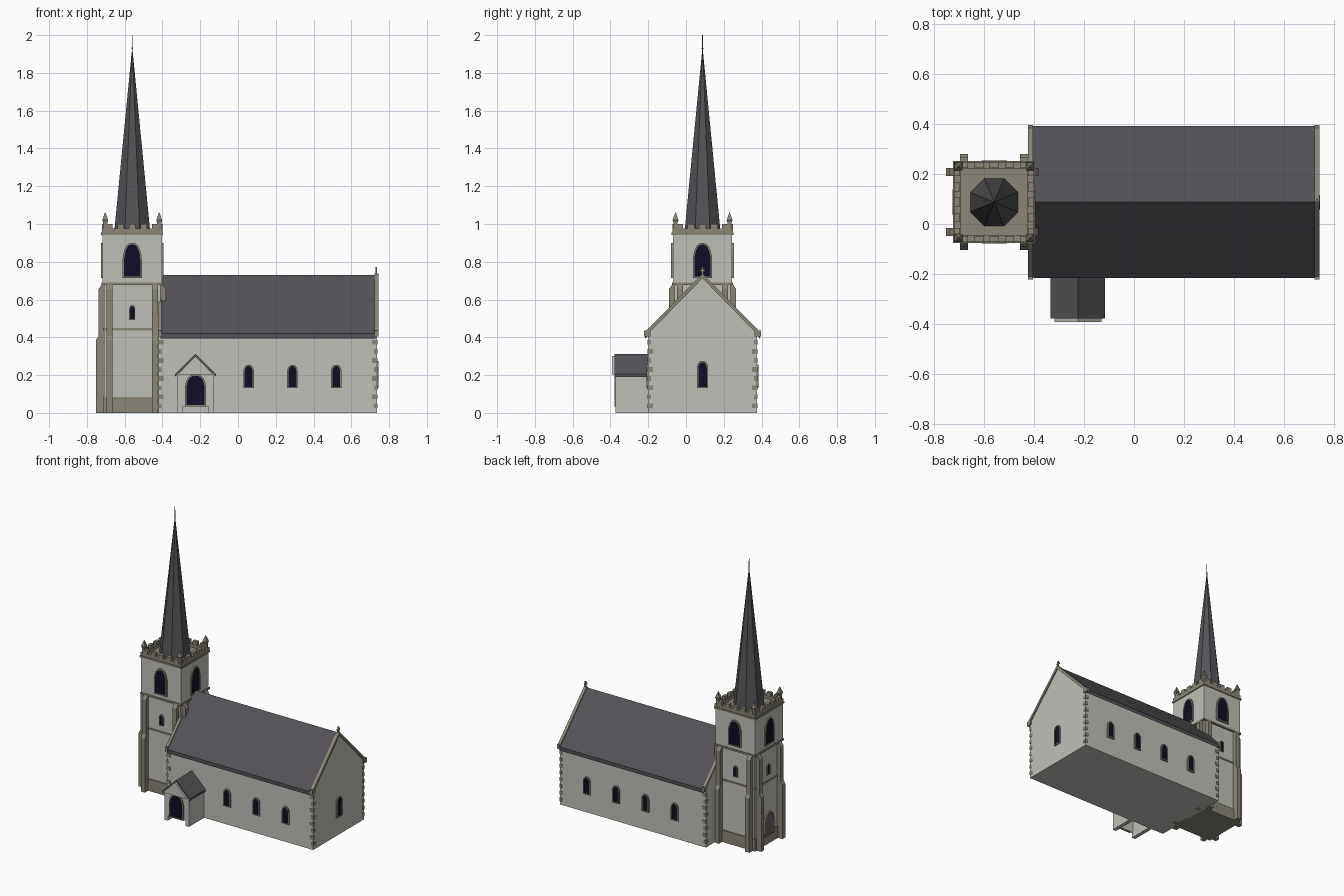
import bpy, bmesh, math
from mathutils import Matrix, Vector

if "Cube" in bpy.data.objects:
    bpy.data.objects.remove(bpy.data.objects["Cube"])


def material(name, r, g, b):
    m = bpy.data.materials.new(name)
    m.use_nodes = True
    m.diffuse_color = (r, g, b, 1)
    bsdf = next(n for n in m.node_tree.nodes if n.type == 'BSDF_PRINCIPLED')
    bsdf.inputs["Base Color"].default_value = (r, g, b, 1)
    return m


WALL = material("pale render", .53, .53, .49)
STONE = material("tan stone", .26, .24, .185)
SLATE = material("dark slate", .088, .085, .095)
GLASS = material("dark blue glass", .005, .004, .018)
DOOR = material("grey door", .12, .12, .11)

MID = .0875                      # ridge line of the nave, also the tower's y
TX = -.56                        # tower's x
TOWER = Matrix.Translation((TX, MID, 0))


def turn(degrees):
    return Matrix.Rotation(math.radians(degrees), 4, 'Z')


def finish(name, bm, mat):
    bmesh.ops.recalc_face_normals(bm, faces=bm.faces)
    mesh = bpy.data.meshes.new(name)
    bm.to_mesh(mesh)
    bm.free()
    mesh.materials.append(mat)
    ob = bpy.data.objects.new(name, mesh)
    bpy.context.collection.objects.link(ob)
    return ob


def add_box(bm, x, y, z, m=Matrix()):
    """Box from (min, max) ranges."""
    c = [(a + b) / 2 for a, b in (x, y, z)]
    s = [b - a for a, b in (x, y, z)]
    bmesh.ops.create_cube(bm, size=1, matrix=m @ Matrix.Translation(c) @ Matrix.Diagonal((*s, 1)))


def box(name, mat, x, y, z):
    bm = bmesh.new()
    add_box(bm, x, y, z)
    return finish(name, bm, mat)


def add_prism(bm, pts, lo, hi, place, m=Matrix()):
    """Extrude a 2D outline; place maps (u, v, depth) to a position."""
    a = [bm.verts.new(m @ Vector(place(u, v, lo))) for u, v in pts]
    b = [bm.verts.new(m @ Vector(place(u, v, hi))) for u, v in pts]
    bm.faces.new(a)
    bm.faces.new(b[::-1])
    for i in range(len(a)):
        j = (i + 1) % len(a)
        bm.faces.new((a[i], a[j], b[j], b[i]))


def along_x(u, v, d):
    return (d, u, v)


def along_y(u, v, d):
    return (u, d, v)


def prism(name, mat, pts, lo, hi, place):
    bm = bmesh.new()
    add_prism(bm, pts, lo, hi, place)
    return finish(name, bm, mat)


def chevron(c, half, eave, ridge, t):
    return [(c - half, eave), (c, ridge), (c + half, eave),
            (c + half, eave - t), (c, ridge - t), (c - half, eave - t)]


def arch(w, h, rise, grow=0):
    """Pointed arch outline standing on v = 0."""
    r, s = w / 2 + grow, h - rise
    side = [(r * math.cos(t) ** .8, s + (rise + grow) * math.sin(t) ** 1.1)
            for t in (0, .35, .7, 1.05, 1.3)]
    return ([(-r, -grow), (r, -grow)] + side + [(0, h + grow)]
            + [(-u, v) for u, v in reversed(side)])


def opening(name, m, w, h, rise, trim=.007, mat=GLASS):
    """Arched panel with a raised stone surround; local -y points outward."""
    bm = bmesh.new()
    add_prism(bm, arch(w, h, rise), -.006, .004, along_y, m)
    finish(name, bm, mat)
    bm = bmesh.new()
    loops = [[bm.verts.new(m @ Vector((u, d, v))) for u, v in arch(w, h, rise, g)]
             for g, d in ((0, .003), (0, -.009), (trim, -.009), (trim, .003))]
    n = len(loops[0])
    for p, q in zip(loops, loops[1:]):
        for i in range(n):
            j = (i + 1) % n
            bm.faces.new((p[i], p[j], q[j], q[i]))
    finish(name + "_surround", bm, STONE)


# Nave body, roof, gable copings and kneelers
X0, X1, Y0, Y1 = -.42, .735, -.20, .375
prism("nave_walls", WALL, [(Y0, 0), (Y1, 0), (Y1, .42), (MID, .712), (Y0, .42)], X0, X1, along_x)
prism("nave_roof", SLATE, chevron(MID, .304, .42, .73, .026), -.41, .728, along_x)
for label, a, b in (("west", -.424, -.404), ("east", .722, .743)):
    prism(label + "_coping", STONE, chevron(MID, .303, .43, .738, .026), a, b, along_x)
    for side, y in (("front", MID - .292), ("back", MID + .292)):
        box(f"{label}_{side}_kneeler", STONE, (a, b), (y - .017, y + .017), (.405, .436))

# Gable cross
bm = bmesh.new()
add_box(bm, (.729, .737), (MID - .005, MID + .005), (.72, .772))
add_box(bm, (.729, .737), (MID - .014, MID + .014), (.748, .758))
finish("gable_cross", bm, STONE)

# Quoins, long and short by turns
bm = bmesh.new()
for cx, sx in ((X0, 1), (X1, -1)):
    for cy, sy in ((Y0, 1), (Y1, -1)):
        for i in range(8):
            lx, ly = (.026, .016) if i % 2 else (.016, .026)
            add_box(bm, sorted((cx - sx * .003, cx + sx * lx)),
                    sorted((cy - sy * .003, cy + sy * ly)), (.025 + i * .048, .05 + i * .048))
finish("nave_quoins", bm, STONE)

# Nave windows
for i in range(4):
    x = .52 - i * .232
    opening(f"back_window_{i + 1}", Matrix.Translation((x, Y1, .138)) @ turn(180), .042, .11, .03)
    if i < 3:
        opening(f"front_window_{i + 1}", Matrix.Translation((x, Y0, .138)), .042, .11, .03)
opening("east_window", Matrix.Translation((X1, MID, .138)) @ turn(90), .045, .13, .03)

# Porch with side walls, front panel, gable and roof
PX = -.225
for side, s in (("left", 1), ("right", -1)):
    box(f"porch_{side}_wall", WALL, sorted((PX + s * .07, PX + s * .097)), (-.372, Y0), (0, .212))
panel = [(-.075, .035), (.075, .035), (.075, .215), (-.075, .215)]
prism("porch_front", WALL, [(PX + u, v) for u, v in panel], -.37, -.362, along_y)
prism("porch_gable", WALL, [(PX - .094, .204), (PX + .094, .204), (PX, .3)], -.393, -.36, along_y)
prism("porch_roof", SLATE, chevron(PX, .109, .205, .312, .014), -.379, Y0, along_y)
opening("porch_door", Matrix.Translation((PX, -.37, .042)), .095, .155, .06, .008)

# Tower stages and bands
for name, mat, h, lo, hi in (("tower_plinth", STONE, .156, 0, .085),
                             ("tower_lower_stage", WALL, .149, .08, .69),
                             ("tower_lower_band", STONE, .154, .437, .449),
                             ("tower_upper_band", STONE, .162, .677, .69),
                             ("tower_belfry", WALL, .157, .69, .945),
                             ("tower_cornice", STONE, .164, .942, .954)):
    box(name, mat, (TX - h, TX + h), (MID - h, MID + h), (lo, hi))

# Stepped buttresses, parapet with merlons, pinnacles
step = [(-.14, 0), (-.192, 0), (-.192, .385), (-.178, .408),
        (-.178, .655), (-.155, .688), (-.14, .688)]
butt, para, pins = bmesh.new(), bmesh.new(), bmesh.new()
for k in range(4):
    m = TOWER @ turn(90 * k)
    for o in (-.12, .12):
        add_prism(butt, step, o - .016, o + .016, along_x, m)
    add_box(para, (-.16, .134), (-.16, -.134), (.95, .976), m)
    for i in range(5):
        o = -.122 + i * .061
        add_box(para, (o - .018, o + .018), (-.16, -.136), (.974, 1.0), m)
    corner = m @ Matrix.Translation((-.143, -.143, 0))
    add_box(pins, (-.011, .011), (-.011, .011), (.95, 1.01), corner)
    for r1, r2, lo, hi in ((.014, .022, 1.005, 1.02), (.022, .002, 1.02, 1.062)):
        bmesh.ops.create_cone(pins, cap_ends=True, segments=4, radius1=r1, radius2=r2, depth=hi - lo,
                              matrix=corner @ Matrix.Translation((0, 0, (lo + hi) / 2)) @ turn(45))
finish("tower_buttresses", butt, STONE)
finish("tower_parapet", para, STONE)
finish("tower_pinnacles", pins, STONE)

# Tower openings
for label, a in (("front", 0), ("east", 90), ("back", 180), ("west", 270)):
    m = TOWER @ turn(a)
    opening(label + "_belfry_window", m @ Matrix.Translation((0, -.157, .722)), .086, .17, .085, .008)
    if label != "east":
        opening(label + "_slit_window", m @ Matrix.Translation((0, -.149, .497)), .022, .068, .016, .005)
opening("west_door", TOWER @ turn(270) @ Matrix.Translation((0, -.156, .07)),
        .085, .15, .06, .008, DOOR)

# Eight-sided spire with finial
bm = bmesh.new()
bmesh.ops.create_cone(bm, cap_ends=True, segments=8, radius1=.104, radius2=.003, depth=.96,
                      matrix=TOWER @ Matrix.Translation((0, 0, 1.43)) @ turn(22.5))
finish("spire", bm, SLATE)
bm = bmesh.new()
bmesh.ops.create_cone(bm, cap_ends=True, segments=6, radius1=.003, radius2=.0015, depth=.11,
                      matrix=TOWER @ Matrix.Translation((0, 0, 1.945)))
bmesh.ops.create_uvsphere(bm, u_segments=8, v_segments=6, radius=.005,
                          matrix=TOWER @ Matrix.Translation((0, 0, 1.93)))
finish("spire_finial", bm, SLATE)
